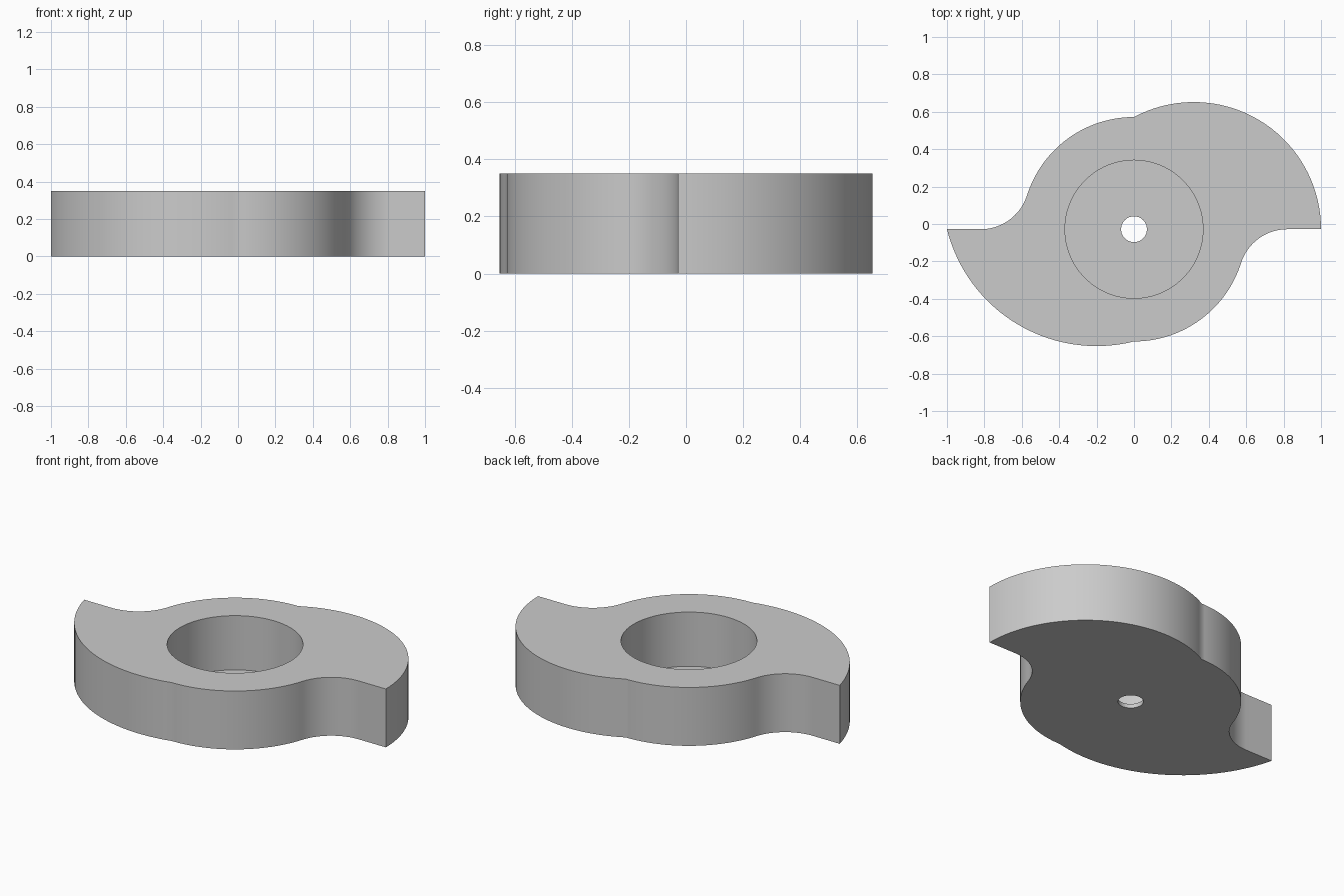
import bpy
import bmesh
from math import atan2, cos, sin, pi, hypot, radians
from mathutils import Vector

if "Cube" in bpy.data.objects:
    bpy.data.objects.remove(bpy.data.objects["Cube"])

HEIGHT = 0.35
FLOOR = 0.025          # web left under the large bore
HUB_Y = -0.028         # bore axis
HUB_R = 0.6
FILLET_X, FILLET_R = 0.82, 0.26

grey = bpy.data.materials.new("grey metal")
grey.use_nodes = True
grey.diffuse_color = (0.6, 0.6, 0.6, 1)
grey.node_tree.nodes["Principled BSDF"].inputs["Base Color"].default_value = (0.6, 0.6, 0.6, 1)


def arc(center, radius, start, end, steps=36):
    return [Vector((center[0] + radius * cos(start + (end - start) * i / steps),
                    center[1] + radius * sin(start + (end - start) * i / steps), 0))
            for i in range(steps + 1)]


def lobe(center, start, end):
    """Counter-clockwise arc about center from one point to another."""
    a = atan2(start[1] - center[1], start[0] - center[0])
    b = atan2(end[1] - center[1], end[0] - center[0])
    return arc(center, hypot(start[0] - center[0], start[1] - center[1]), a, b)


def hub_and_fillet():
    """Hub arc from the bottom, blending into the flat hook face."""
    t = atan2(-FILLET_R, FILLET_X)
    return (arc((0, 0), HUB_R, -pi / 2, t)
            + arc((FILLET_X, -FILLET_R), FILLET_R, t + pi, pi / 2)[1:])


# Outline: two differing lobes joined by matching hub arcs and fillets
side = hub_and_fillet()
outline = lobe((-0.2, 0.2), (-1, 0), (0, -HUB_R))[:-1]
outline += side
outline += lobe((0.32, 0), (1, 0), (0, HUB_R))[:-1]
outline += [-p for p in side]

# Solid cam plate
bm = bmesh.new()
base = bm.faces.new([bm.verts.new(p + Vector((0, HUB_Y, 0))) for p in outline])
top = bmesh.ops.extrude_face_region(bm, geom=[base])["geom"]
bmesh.ops.translate(bm, vec=(0, 0, HEIGHT),
                    verts=[e for e in top if isinstance(e, bmesh.types.BMVert)])
bmesh.ops.recalc_face_normals(bm, faces=bm.faces)
mesh = bpy.data.meshes.new("cam_plate")
bm.to_mesh(mesh)
bm.free()
mesh.materials.append(grey)
plate = bpy.data.objects.new("cam_plate", mesh)
bpy.context.collection.objects.link(plate)


def bore(name, radius, bottom):
    """Cut a round hole from above down to the given height."""
    depth = HEIGHT + 0.2 - bottom
    bpy.ops.mesh.primitive_cylinder_add(vertices=96, radius=radius, depth=depth,
                                        location=(0, HUB_Y, bottom + depth / 2))
    cutter = bpy.context.object
    cutter.name = name
    cutter.hide_render = True
    cutter.data.materials.append(grey)
    mod = plate.modifiers.new(name, "BOOLEAN")
    mod.operation = "DIFFERENCE"
    mod.solver = "EXACT"
    mod.object = cutter
    bpy.context.view_layer.objects.active = plate
    bpy.ops.object.modifier_apply(modifier=mod.name)
    bpy.data.objects.remove(cutter)


# Large blind bore and small through hole
bore("large_bore", 0.369, FLOOR)
bore("shaft_hole", 0.069, -0.2)

bpy.ops.object.select_all(action="DESELECT")
plate.select_set(True)
bpy.context.view_layer.objects.active = plate
bpy.ops.object.shade_smooth_by_angle(angle=radians(30))
